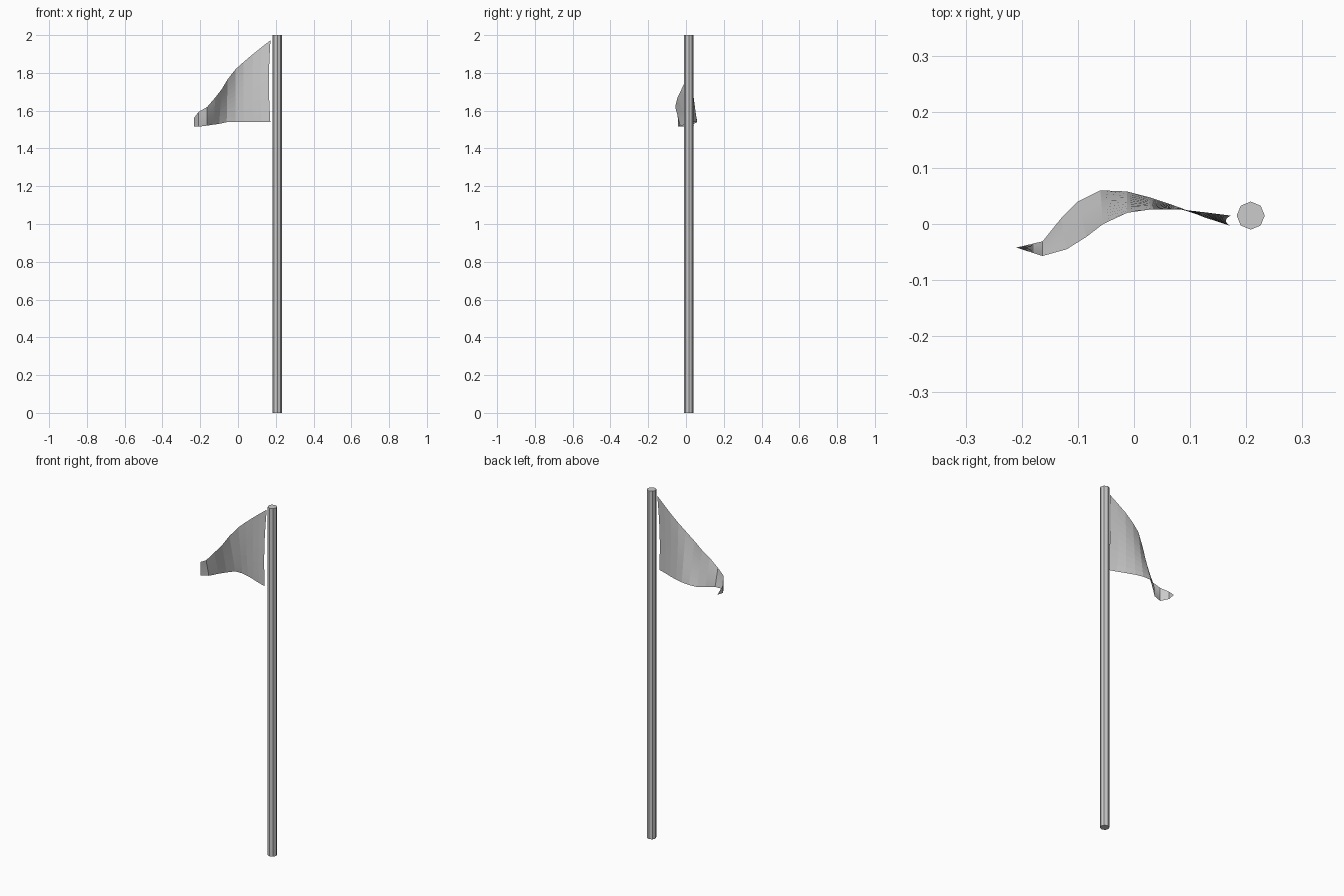
import bpy, bmesh, math
from mathutils import Vector

if "Cube" in bpy.data.objects:
    bpy.data.objects.remove(bpy.data.objects["Cube"])

# Pole: eight-sided cylinder
bpy.ops.mesh.primitive_cylinder_add(vertices=8, radius=0.025, depth=2, location=(0.208, 0.015, 1))
bpy.context.object.name = "pole"

# Pennant: upper and lower edge curves, from the pole out to the curled tip
upper = [(.172, .015, 1.973), (.125, .021, 1.936), (.08, .026, 1.9), (.03, .026, 1.858),
         (-.012, .02, 1.82), (-.055, 0, 1.766), (-.085, -.023, 1.715), (-.12, -.045, 1.67),
         (-.163, -.057, 1.62), (-.21, -.042, 1.592), (-.234, 0, 1.56), (-.229, .042, 1.52)]
lower = [(.171, -.003, 1.54), (.125, .012, 1.54), (.08, .03, 1.54), (.03, .047, 1.541),
         (-.013, .058, 1.541), (-.06, .06, 1.539), (-.1, .04, 1.53), (-.13, .01, 1.526),
         (-.163, -.031, 1.521), (-.21, -.042, 1.515), (-.234, 0, 1.517), (-.229, .042, 1.52)]
ROWS = 10

bm = bmesh.new()
grid = []
for i, (a, b) in enumerate(zip(upper, lower)):
    column = []
    for j in range(ROWS + 1):
        t = j / ROWS
        p = Vector(a).lerp(Vector(b), t)
        # the hoist edge bows slightly away from the pole
        p.x -= 0.008 * math.sin(math.pi * t) * max(0, 1 - i / 4)
        column.append(bm.verts.new(p))
    grid.append(column)
for c, d in zip(grid, grid[1:]):
    for j in range(ROWS):
        bm.faces.new((c[j], d[j], d[j + 1], c[j + 1]))
# gather the last column into a pointed tip
bmesh.ops.remove_doubles(bm, verts=bm.verts, dist=0.0005)

mesh = bpy.data.meshes.new("pennant")
bm.to_mesh(mesh)
bm.free()
bpy.context.collection.objects.link(bpy.data.objects.new("pennant", mesh))
